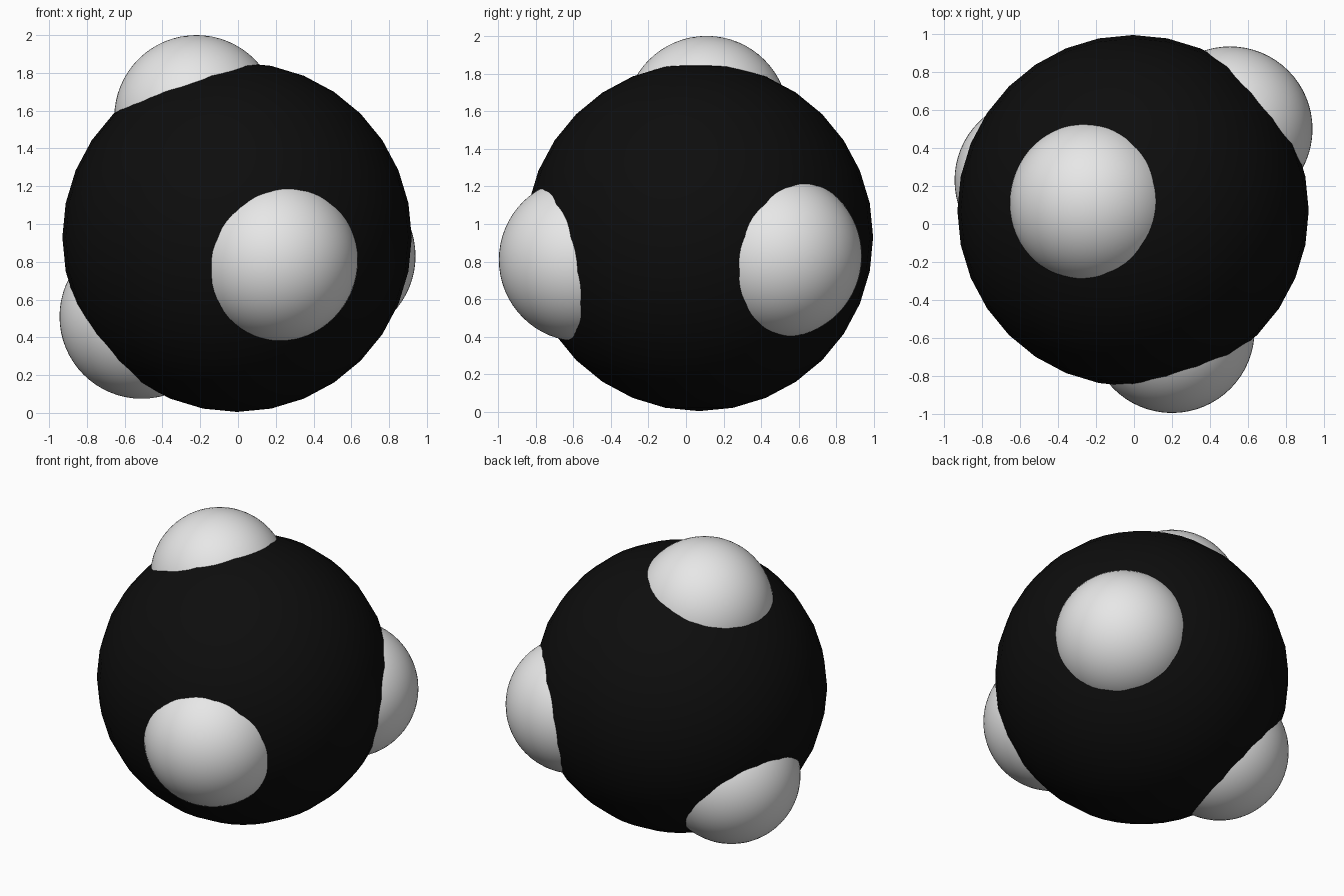
import bpy

cube = bpy.data.objects.get("Cube")
if cube:
    bpy.data.objects.remove(cube, do_unlink=True)


def material(name, value):
    mat = bpy.data.materials.new(name)
    mat.use_nodes = True
    colour = (value, value, value, 1)
    mat.diffuse_color = colour
    mat.node_tree.nodes["Principled BSDF"].inputs["Base Color"].default_value = colour
    return mat


def ball(name, radius, centre, segments, mat):
    bpy.ops.mesh.primitive_uv_sphere_add(
        segments=segments, ring_count=segments // 2, radius=radius, location=centre)
    obj = bpy.context.object
    obj.name = name
    obj.data.materials.append(mat)
    bpy.ops.object.shade_smooth()
    return obj


black = material("black", 0.004)
white = material("white", 0.8)

# Large central ball
ball("central_ball", 0.925, (-0.005, 0.07, 0.93), 32, black)

# Four small balls sunk into it, in a tetrahedral arrangement
small_balls = {
    "top_ball": (-0.22, 0.11, 1.565),
    "front_ball": (0.2, -0.56, 0.81),
    "back_left_ball": (0.505, 0.5, 0.83),
    "lower_right_ball": (-0.51, 0.23, 0.51),
}
for name, centre in small_balls.items():
    ball(name, 0.435, centre, 64, white)
